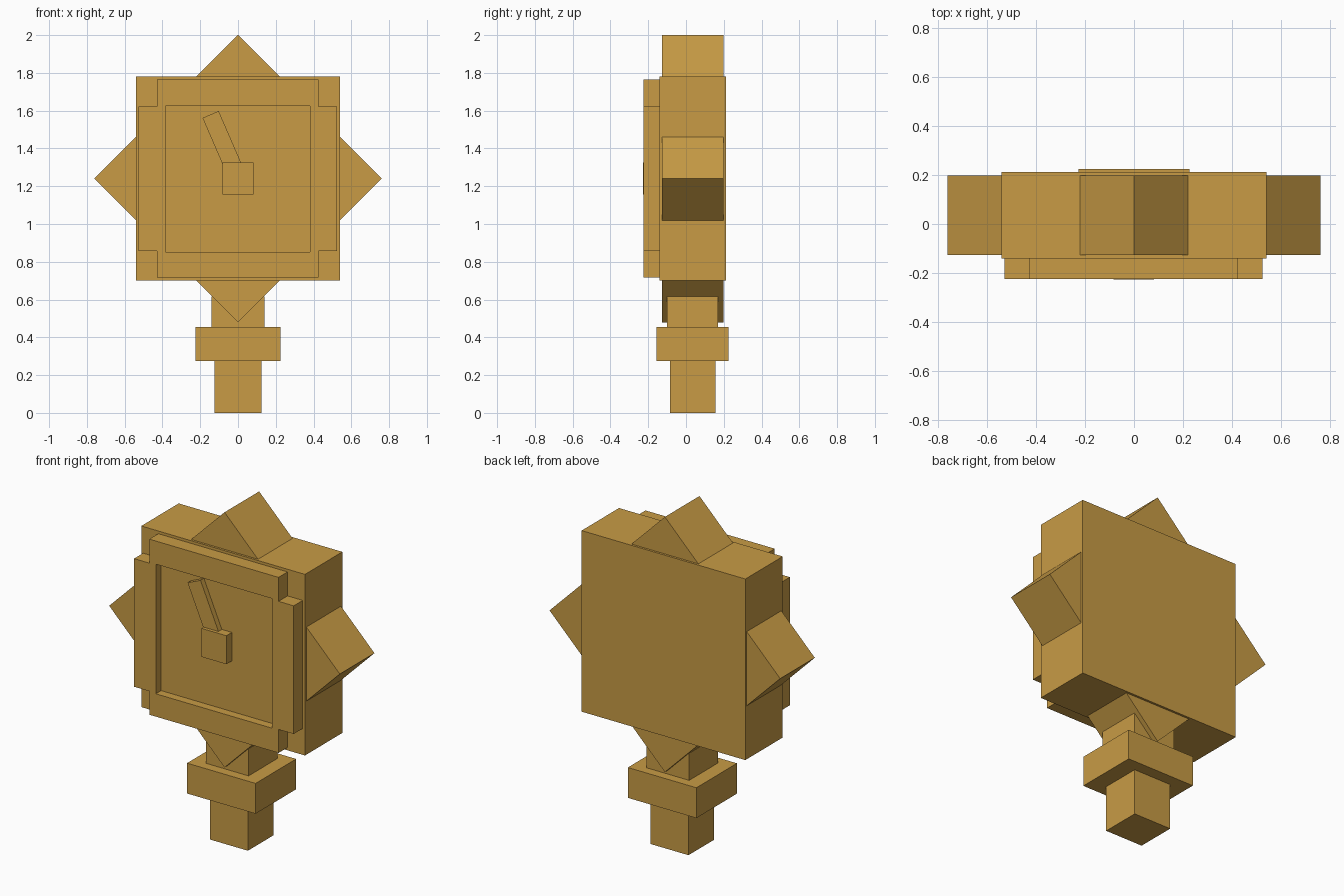
import bpy
from math import radians
from mathutils import Matrix, Vector
import bmesh

default_cube = bpy.data.objects.get("Cube")
if default_cube:
    bpy.data.objects.remove(default_cube, do_unlink=True)

# One brass colour for everything
brass = bpy.data.materials.new("brass")
colour = (0.58, 0.33, 0.06, 1)
brass.diffuse_color = colour
brass.use_nodes = True
brass.node_tree.nodes["Principled BSDF"].inputs["Base Color"].default_value = colour


def add_object(name, bm):
    mesh = bpy.data.meshes.new(name)
    bm.to_mesh(mesh)
    bm.free()
    mesh.materials.append(brass)
    obj = bpy.data.objects.new(name, mesh)
    bpy.context.scene.collection.objects.link(obj)
    return obj


def box(name, x, y, z, tilt=0):
    """Box from x, y and z ranges, tilted about its own y axis."""
    ranges = (x, y, z)
    centre = Vector([(a + b) / 2 for a, b in ranges])
    size = Vector([b - a for a, b in ranges])
    bm = bmesh.new()
    bmesh.ops.create_cube(bm, size=1, matrix=Matrix.Diagonal(size).to_4x4())
    obj = add_object(name, bm)
    obj.location = centre
    obj.rotation_euler.y = radians(tilt)
    return obj


def prism(name, outline, front, back):
    """Extrude an x-z outline from front to back."""
    bm = bmesh.new()
    face = bm.faces.new([bm.verts.new((x, front, z)) for x, z in outline])
    moved = bmesh.ops.extrude_face_region(bm, geom=[face])["geom"]
    verts = [v for v in moved if isinstance(v, bmesh.types.BMVert)]
    bmesh.ops.translate(bm, verts=verts, vec=(0, back - front, 0))
    bmesh.ops.recalc_face_normals(bm, faces=bm.faces)
    return add_object(name, bm)


MID = 1.24

# Case, with a diamond block poking out of all four sides
box("case", (-0.54, 0.54), (-0.14, 0.212), (0.7, 1.78))
r = 0.761
prism("diamond_block", [(0, MID - r), (r, MID), (0, MID + r), (-r, MID)], -0.127, 0.199)

# Front plate with notched corners and a square recess
l, li, ri, right = -0.528, -0.428, 0.425, 0.525
b, bi, ti, t = 0.717, 0.857, 1.621, 1.764
plate = prism("front_plate", [
    (li, b), (ri, b), (ri, bi), (right, bi), (right, ti), (ri, ti),
    (ri, t), (li, t), (li, ti), (l, ti), (l, bi), (li, bi)], -0.225, -0.135)
cutter = box("recess_cutter", (-0.385, 0.382), (-0.3, -0.175), (0.853, 1.626))
cutter.hide_render = True
cutter.hide_set(True)
cutter.display_type = 'WIRE'
recess = plate.modifiers.new("recess", 'BOOLEAN')
recess.operation = 'DIFFERENCE'
recess.solver = 'EXACT'
recess.object = cutter

# Pointer and its hub
box("hub", (-0.083, 0.082), (-0.227, -0.17), (1.155, 1.325))
box("pointer", (-0.118, -0.025), (-0.207, -0.17), (1.225, 1.595), tilt=-23.4)

# Stem below the case
box("neck", (-0.14, 0.14), (-0.1, 0.17), (0.44, 0.617))
box("collar", (-0.226, 0.226), (-0.157, 0.225), (0.275, 0.456))
box("lower_stem", (-0.125, 0.125), (-0.085, 0.155), (0, 0.29))
